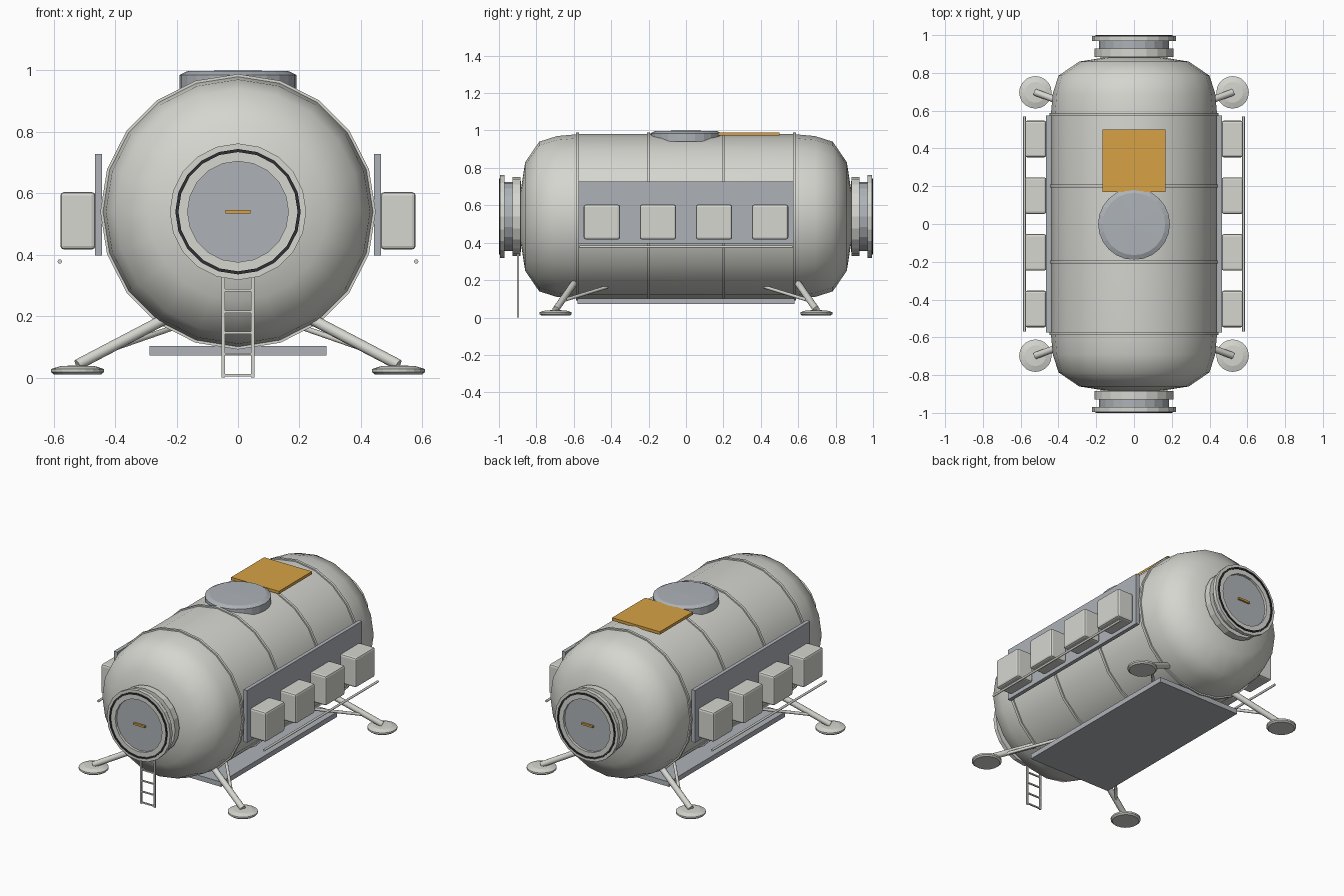
import bpy, bmesh, math
from mathutils import Vector, Matrix

if "Cube" in bpy.data.objects:
    bpy.data.objects.remove(bpy.data.objects["Cube"], do_unlink=True)


def material(name, rgb):
    m = bpy.data.materials.new(name)
    m.use_nodes = True
    m.diffuse_color = (*rgb, 1)
    m.node_tree.nodes["Principled BSDF"].inputs["Base Color"].default_value = (*rgb, 1)
    return m


LIGHT = material("warm light grey", (0.67, 0.67, 0.63))
GREY = material("cool grey", (0.42, 0.45, 0.48))
GOLD = material("gold", (0.68, 0.36, 0.06))
DARK = material("dark rubber", (0.03, 0.03, 0.035))
MID = 0.54      # height of the hull axis
RADIUS = 0.44   # hull radius


def finish(bm, name, mat, smooth=None):
    bmesh.ops.remove_doubles(bm, verts=bm.verts, dist=0.0001)
    bmesh.ops.recalc_face_normals(bm, faces=bm.faces)
    mesh = bpy.data.meshes.new(name)
    bm.to_mesh(mesh)
    bm.free()
    mesh.materials.append(mat)
    ob = bpy.data.objects.new(name, mesh)
    bpy.context.collection.objects.link(ob)
    if smooth:
        bpy.ops.object.select_all(action="DESELECT")
        bpy.context.view_layer.objects.active = ob
        ob.select_set(True)
        bpy.ops.object.shade_smooth_by_angle(angle=math.radians(smooth))
    return ob


def lathe(name, profile, mat, axis="Z", centre=(0, 0, 0), sides=20, ring=False, smooth=None):
    """Spin (radius, distance) points about an axis; ring closes the section."""
    bm = bmesh.new()
    rows = []
    for i in range(sides):
        a = math.tau * i / sides
        row = []
        for r, d in profile:
            u, v = r * math.cos(a), r * math.sin(a)
            p = (u, v, d) if axis == "Z" else (u, d, v)
            row.append(bm.verts.new(Vector(p) + Vector(centre)))
        rows.append(row)
    count = len(profile)
    for i in range(sides):
        a, b = rows[i], rows[(i + 1) % sides]
        for j in range(count if ring else count - 1):
            k = (j + 1) % count
            bm.faces.new((a[j], a[k], b[k], b[j]))
    return finish(bm, name, mat, smooth)


def box(name, low, high, mat, bevel=0):
    low, high = Vector(low), Vector(high)
    bm = bmesh.new()
    bmesh.ops.create_cube(bm, size=1, matrix=Matrix.Translation((low + high) / 2)
                          @ Matrix.Diagonal((*(high - low), 1)))
    ob = finish(bm, name, mat)
    if bevel:
        mod = ob.modifiers.new("soft edges", "BEVEL")
        mod.width, mod.segments = bevel, 2
    return ob


def rod(name, start, end, radius, mat, sides=12):
    start, end = Vector(start), Vector(end)
    way = end - start
    bm = bmesh.new()
    bmesh.ops.create_cone(
        bm, cap_ends=True, segments=sides, radius1=radius, radius2=radius, depth=way.length,
        matrix=Matrix.Translation((start + end) / 2) @ way.to_track_quat("Z", "Y").to_matrix().to_4x4())
    return finish(bm, name, mat, 40)


# Pressure hull with rounded ends
cap = [(RADIUS, 0.58), (0.43, 0.69), (0.4, 0.785), (0.29, 0.86), (0.13, 0.885), (0, 0.887)]
hull = [(r, -y) for r, y in reversed(cap)] + cap
lathe("hull", hull, LIGHT, "Y", (0, 0, MID), smooth=60)

# Raised bands round the hull
for y in (-0.58, -0.2, 0.2, 0.58):
    band = [(0.43, y - 0.008), (0.448, y - 0.008), (0.448, y + 0.008), (0.43, y + 0.008)]
    lathe("hull_band", band, LIGHT, "Y", (0, 0, MID), ring=True, smooth=30)

# Docking port at each end
for s, end in ((-1, "front"), (1, "back")):
    def port(part, points, mat, ring=False):
        lathe(f"{end}_port_{part}", [(r, s * y) for r, y in points], mat, "Y",
              (0, 0, MID), ring=ring)

    port("base", [(0, 0.87), (0.21, 0.885), (0.21, 0.928), (0, 0.928)], LIGHT)
    port("neck", [(0, 0.92), (0.185, 0.92), (0.185, 0.978), (0, 0.978)], GREY)
    port("flange", [(0.164, 0.97), (0.222, 0.97), (0.222, 0.994), (0.164, 0.994)], LIGHT, True)
    port("seal", [(0.194, 0.985), (0.204, 0.985), (0.204, 1.0), (0.194, 1.0)], DARK, True)
    ys = sorted((s * 0.975, s * 0.99))
    box(end + "_door_handle", (-0.04, ys[0], MID - 0.006), (0.04, ys[1], MID + 0.006), GOLD)

# Roof hatch and roof panel
lathe("roof_hatch", [(0, 0.94), (0.19, 0.94), (0.19, 0.985), (0.165, 0.997), (0, 1.0)],
      GREY, sides=24)
box("roof_panel", (-0.167, 0.17, 0.972), (0.167, 0.5, 0.99), GOLD)

# Belly plate
box("belly_plate", (-0.288, -0.58, 0.072), (0.288, 0.58, 0.103), GREY)

# Equipment on both sides
for s, side in ((1, "left"), (-1, "right")):
    def side_box(name, x0, x1, y0, y1, z0, z1, mat, bevel=0):
        xs = sorted((s * x0, s * x1))
        box(f"{side}_{name}", (xs[0], y0, z0), (xs[1], y1, z1), mat, bevel)

    side_box("side_panel", 0.442, 0.466, -0.575, 0.575, 0.397, 0.727, GREY)
    for y in (-0.45, -0.15, 0.15, 0.45):
        side_box("equipment_box", 0.464, 0.578, y - 0.097, y + 0.097, 0.417, 0.604, LIGHT, 0.012)
    rod(side + "_handrail", (s * 0.58, -0.57, 0.378), (s * 0.58, 0.57, 0.378), 0.007, LIGHT)

    # Landing legs: foot pad, main strut and thin brace
    for t, end in ((-1, "front"), (1, "back")):
        tag = f"{end}_{side}_"
        lathe(tag + "foot", [(0, 0.01), (0.076, 0.01), (0.086, 0.018), (0.086, 0.028),
                             (0.055, 0.038), (0, 0.04)], LIGHT, centre=(s * 0.522, t * 0.697, 0))
        rod(tag + "leg", (s * 0.522, t * 0.697, 0.042), (s * 0.23, t * 0.59, 0.195), 0.018, LIGHT)
        rod(tag + "brace", (s * 0.42, t * 0.66, 0.09), (s * 0.19, t * 0.4, 0.17), 0.009, LIGHT)

# Entry ladder under the front port
for x in (-0.048, 0.048):
    box("ladder_rail", (x - 0.005, -0.904, 0), (x + 0.005, -0.894, 0.35), LIGHT)
for i in range(5):
    z = 0.008 + i * 0.069
    box("ladder_rung", (-0.048, -0.903, z - 0.004), (0.048, -0.895, z + 0.004), LIGHT)
